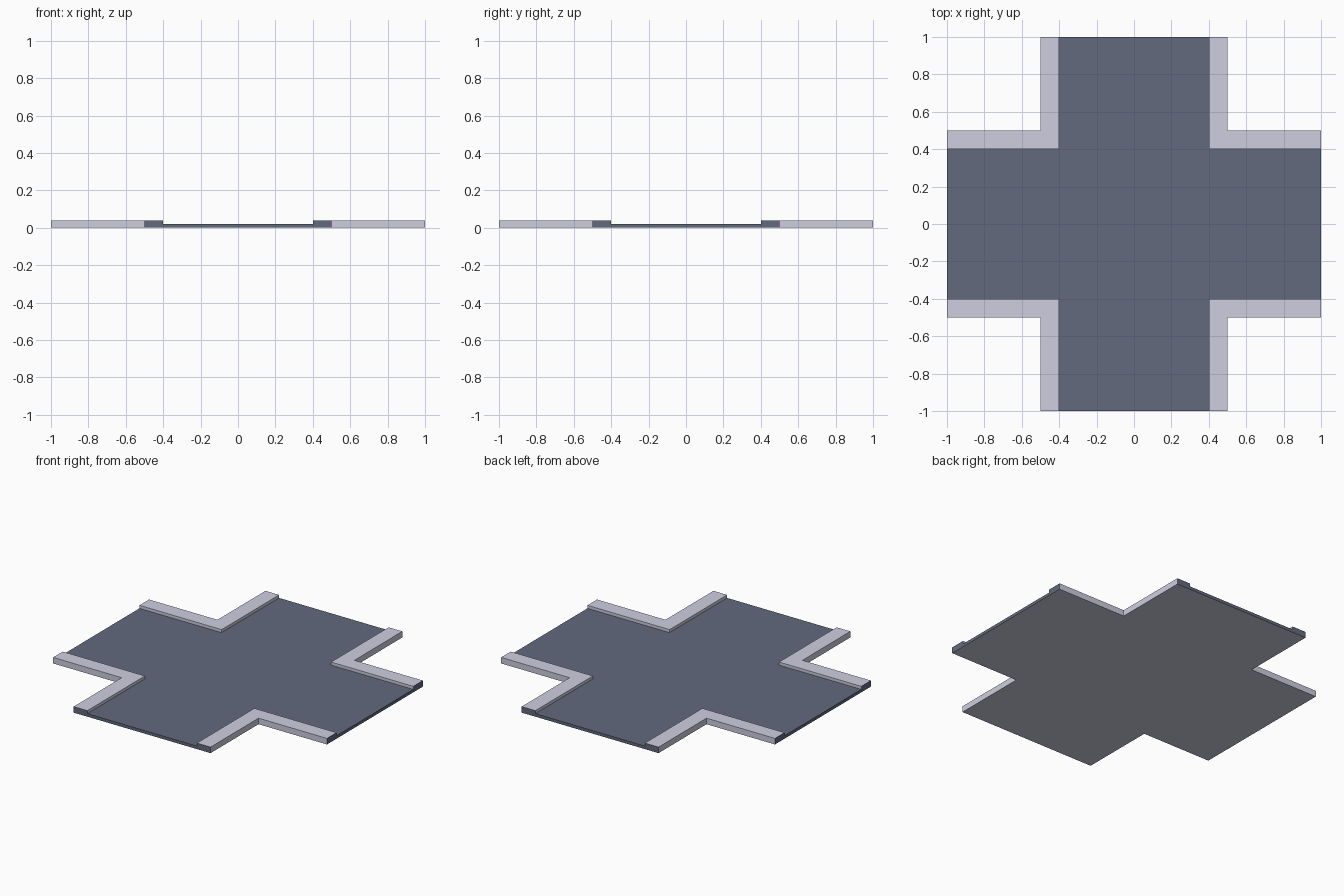
import bpy, bmesh, math

if "Cube" in bpy.data.objects:
    bpy.data.objects.remove(bpy.data.objects["Cube"])


def material(name, rgb):
    m = bpy.data.materials.new(name)
    m.diffuse_color = (*rgb, 1.0)
    m.use_nodes = True
    m.node_tree.nodes["Principled BSDF"].inputs["Base Color"].default_value = m.diffuse_color
    return m


ASPHALT = material("asphalt", (0.125, 0.142, 0.208))
PAVEMENT = material("pavement", (0.615, 0.615, 0.745))

ROAD, EDGE, END = 0.4, 0.5, 1.0  # road half width, pavement edge, tile end


def slab(name, outline, height, top):
    """Extrude an outline upward; tile ends are asphalt, the base is pavement."""
    bm = bmesh.new()
    base = bm.faces.new([bm.verts.new((x, y, 0)) for x, y in outline])
    ext = bmesh.ops.extrude_face_region(bm, geom=[base], use_keep_orig=True)
    verts = [g for g in ext["geom"] if isinstance(g, bmesh.types.BMVert)]
    bmesh.ops.translate(bm, verts=verts, vec=(0, 0, height))
    bmesh.ops.recalc_face_normals(bm, faces=bm.faces)
    for f in bm.faces:
        c = f.calc_center_median()
        if f.normal.z < -0.5:
            f.material_index = 2
        elif max(abs(c.x), abs(c.y)) > END - 0.001:
            f.material_index = 1
    mesh = bpy.data.meshes.new(name)
    bm.to_mesh(mesh)
    bm.free()
    for m in (top, ASPHALT, PAVEMENT):
        mesh.materials.append(m)
    obj = bpy.data.objects.new(name, mesh)
    bpy.context.collection.objects.link(obj)
    return obj


def quarter_turn(points, k):
    c, s = round(math.cos(k * math.pi / 2)), round(math.sin(k * math.pi / 2))
    return [(x * c - y * s, x * s + y * c) for x, y in points]


# crossroad surface: one arm end plus inner corner, repeated four times
arm = [(END, -ROAD), (END, ROAD), (ROAD, ROAD)]
cross = [p for k in range(4) for p in quarter_turn(arm, k)]
slab("road", cross, 0.02, ASPHALT)

# raised L-shaped pavement at each corner
corner = [(ROAD, ROAD), (END, ROAD), (END, EDGE),
          (EDGE, EDGE), (EDGE, END), (ROAD, END)]
for k in range(4):
    slab(f"pavement_corner_{k + 1}", quarter_turn(corner, k), 0.04, PAVEMENT)
